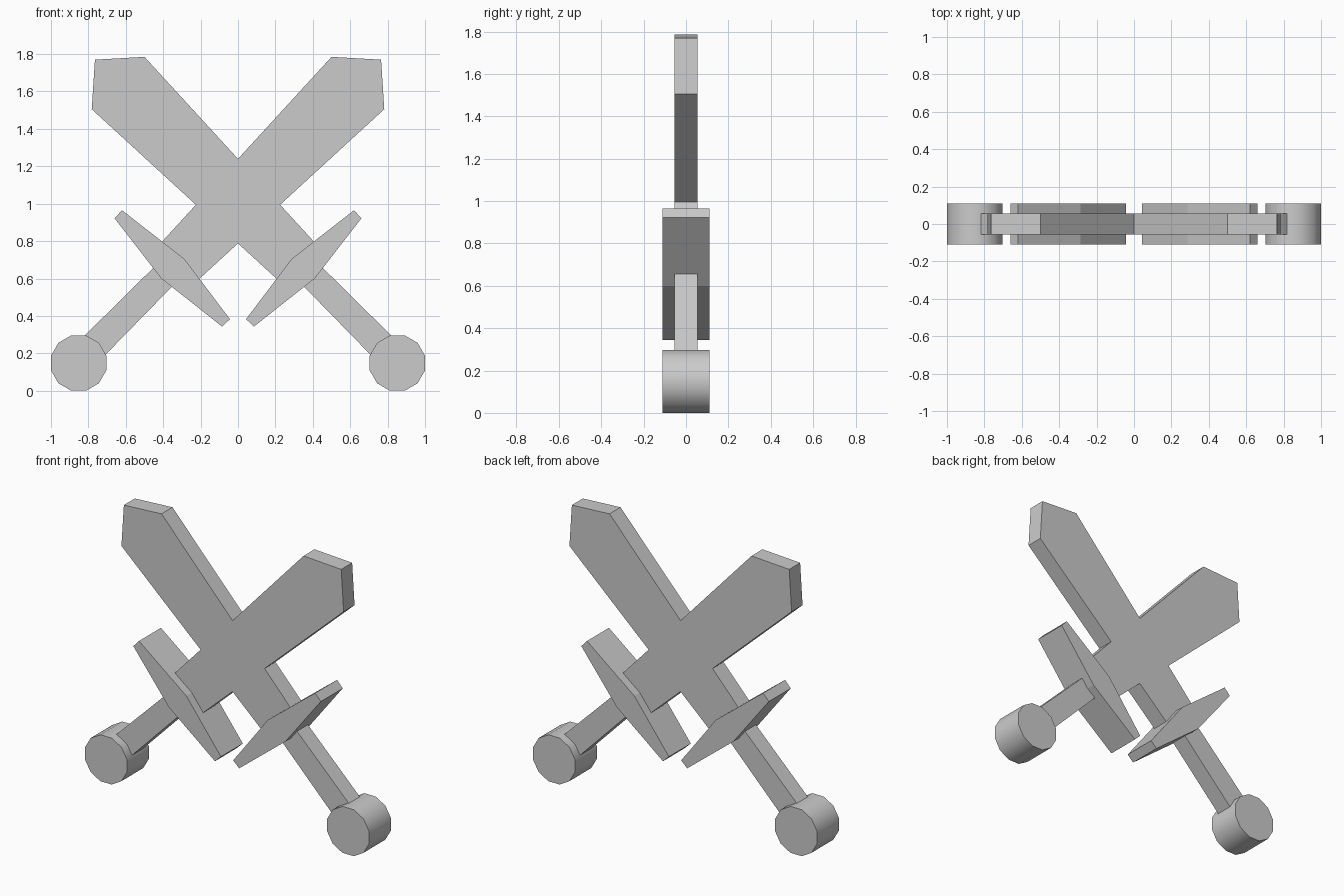
import bpy, bmesh
from math import radians, sin, cos, pi

if "Cube" in bpy.data.objects:
    bpy.data.objects.remove(bpy.data.objects["Cube"])

# Front-view outlines (x, z) of the sword whose grip is on the left
BLADE = [(-0.43, 0.771), (-0.22, 0.586), (0.782, 1.505), (0.765, 1.77), (0.5, 1.785)]
GUARD = [(-0.62, 0.965), (-0.66, 0.922), (-0.41, 0.60),
         (-0.085, 0.343), (-0.043, 0.383), (-0.287, 0.705)]
GRIP = [(-0.85, 0.265), (-0.745, 0.155), (-0.34, 0.57), (-0.44, 0.67)]
R = 0.153
POMMEL = [(-0.852 + R * cos(radians(15) + i * pi / 6),
           0.148 + R * sin(radians(15) + i * pi / 6)) for i in range(12)]


def slab(name, outline, half_depth, side, smooth=False):
    """Extrude an x-z outline symmetrically about y = 0."""
    bm = bmesh.new()
    face = bm.faces.new([bm.verts.new((side * x, -half_depth, z)) for x, z in outline])
    ext = bmesh.ops.extrude_face_region(bm, geom=[face], use_keep_orig=True)
    new = [g for g in ext["geom"] if isinstance(g, bmesh.types.BMVert)]
    bmesh.ops.translate(bm, verts=new, vec=(0, 2 * half_depth, 0))
    bmesh.ops.recalc_face_normals(bm, faces=bm.faces)
    mesh = bpy.data.meshes.new(name)
    bm.to_mesh(mesh)
    bm.free()
    obj = bpy.data.objects.new(name, mesh)
    bpy.context.collection.objects.link(obj)
    if smooth:
        bpy.ops.object.select_all(action='DESELECT')
        obj.select_set(True)
        bpy.context.view_layer.objects.active = obj
        bpy.ops.object.shade_smooth_by_angle(angle=radians(40))
    return obj


# Two crossed swords, mirrored about x = 0
for side, tag in ((1, "left"), (-1, "right")):
    slab("blade_" + tag, BLADE, 0.055, side)
    slab("guard_" + tag, GUARD, 0.11, side)
    slab("grip_" + tag, GRIP, 0.055, side)
    slab("pommel_" + tag, POMMEL, 0.11, side, smooth=True)
